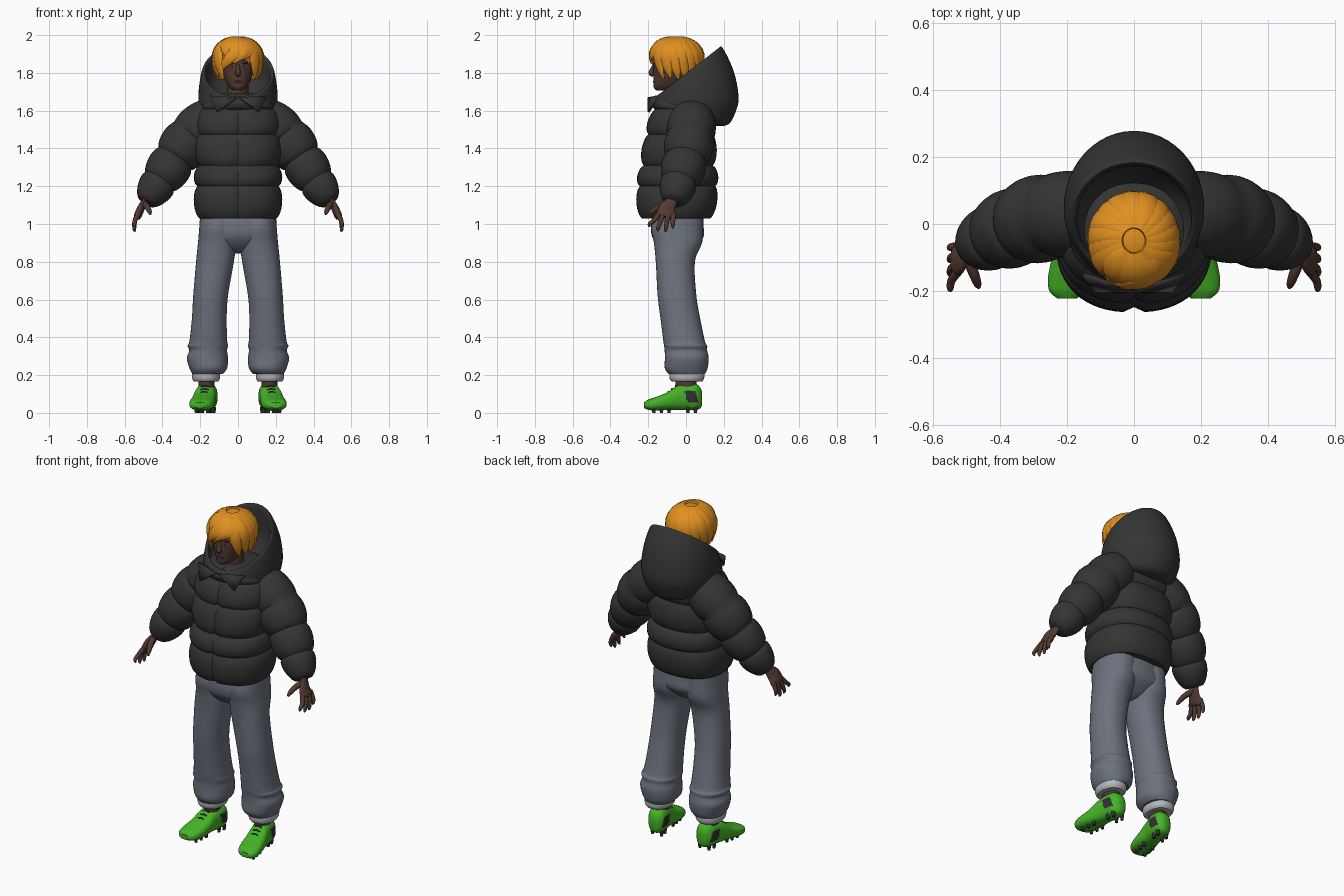
import bpy, bmesh, math, random
from mathutils import Vector

random.seed(4)
cube = bpy.data.objects.get("Cube")
if cube:
    bpy.data.objects.remove(cube, do_unlink=True)


def material(name, r, g, b):
    m = bpy.data.materials.new(name)
    m.use_nodes = True
    m.diffuse_color = (r, g, b, 1)
    node = next(n for n in m.node_tree.nodes if n.type == "BSDF_PRINCIPLED")
    node.inputs["Base Color"].default_value = (r, g, b, 1)
    return m


JACKET = material("charcoal fabric", .035, .035, .035)
PANTS = material("slate grey fabric", .15, .17, .205)
CUFF = material("pale grey fabric", .45, .47, .5)
SKIN = material("deep brown skin", .085, .042, .03)
LIPS = material("dark lips", .075, .03, .025)
HAIR = material("amber hair", .75, .28, .015)
SHOE = material("bright green", .06, .45, .02)
TRIM = material("dark trim", .03, .03, .035)
WHITE = material("eye white", .4, .38, .36)


def finish(name, bm, mat, paint=None):
    """Turn a bmesh into a smooth-shaded object; paint = (material, rule)."""
    bmesh.ops.recalc_face_normals(bm, faces=bm.faces[:])
    me = bpy.data.meshes.new(name)
    bm.to_mesh(me)
    bm.free()
    me.materials.append(mat)
    if paint:
        me.materials.append(paint[0])
        for f in me.polygons:
            f.material_index = int(paint[1](f.center))
    ob = bpy.data.objects.new(name, me)
    bpy.context.collection.objects.link(ob)
    bpy.ops.object.select_all(action="DESELECT")
    ob.select_set(True)
    bpy.context.view_layer.objects.active = ob
    bpy.ops.object.shade_smooth_by_angle(angle=math.radians(45))
    return ob


def sides(name, mirror):
    return (("left_" + name, 1), ("right_" + name, -1)) if mirror else ((name, 1),)


def loft(name, rings, mat, mirror=False, paint=None):
    """Skin closed rings of points, capped at both ends."""
    for label, s in sides(name, mirror):
        bm = bmesh.new()
        loops = [[bm.verts.new((p[0] * s, p[1], p[2])) for p in r] for r in rings]
        n = len(loops[0])
        for a, b in zip(loops, loops[1:]):
            for i in range(n):
                j = (i + 1) % n
                bm.faces.new((a[i], a[j], b[j], b[i]))
        bm.faces.new(loops[0])
        bm.faces.new(loops[-1])
        finish(label, bm, mat, paint)


def ball(name, loc, radii, mat, mirror=False):
    for label, s in sides(name, mirror):
        bm = bmesh.new()
        bmesh.ops.create_uvsphere(bm, u_segments=24, v_segments=14, radius=1)
        for v in bm.verts:
            v.co = [c * r + o for c, r, o in zip(v.co, radii, (loc[0] * s, *loc[1:]))]
        finish(label, bm, mat)


def spline(rows, n=5):
    """Catmull-Rom interpolation of equally long rows of numbers."""
    ext = [rows[0], *rows, rows[-1]]
    out = []
    for a, b, c, d in zip(ext, ext[1:], ext[2:], ext[3:]):
        for k in range(n):
            t = k / n
            out.append([q + .5 * t * (r - p + t * (2*p - 5*q + 4*r - s + t * (3*(q - r) + s - p)))
                        for p, q, r, s in zip(a, b, c, d)])
    return out + [list(rows[-1])]


def puff(rows, grow, n=10):
    """Join crease rows with quilted bulges."""
    out = []
    for a, b in zip(rows, rows[1:]):
        for k in range(n):
            t = k / n
            bulge = math.sin(math.pi * t) ** .6
            out.append([p + (q - p) * t + g * bulge for p, q, g in zip(a, b, grow)])
    return out + [list(rows[-1])]


def signed_pow(v, p):
    return math.copysign(abs(v) ** p, v)


def circle(n, p=1):
    return [(signed_pow(math.cos(a), p), signed_pow(math.sin(a), p))
            for a in (math.tau * i / n for i in range(n))]


def flat_ring(z, cx, hw, yf, yb, p=.9, n=40):
    return [(cx + hw * c, (yf + yb) / 2 + (yb - yf) / 2 * s, z) for c, s in circle(n, p)]


def tube_rings(rows, hint=None, flat=1, n=12):
    """Rings across a path of (x, y, z, radius); flat squeezes along the hint."""
    pts = [Vector(r[:3]) for r in rows]
    rings = []
    for i, c in enumerate(pts):
        t = (pts[min(i + 1, len(pts) - 1)] - pts[max(i - 1, 0)]).normalized()
        u = Vector(hint) if hint else c - SKULL
        u = (u - t * u.dot(t)).normalized()
        v = t.cross(u)
        rings.append([c + rows[i][3] * (u * flat * a + v * b) for a, b in circle(n)])
    return rings


# Quilted jacket body with a zip groove down the front
body = puff([(1.03, .205, -.235, .13), (1.2, .215, -.245, .155), (1.31, .205, -.225, .142),
             (1.475, .21, -.2, .14), (1.61, .19, -.16, .125), (1.69, .11, -.13, .1)],
            (0, .024, -.024, .022))
rings = []
for z, hw, yf, yb in body:
    ring = flat_ring(z, 0, hw, yf, yb, .85, 64)
    rings.append([(x, y + .016 * max(0, 1 - abs(x) / .012) * (y < 0), h) for x, y, h in ring])
loft("jacket_body", rings, JACKET)

# Quilted sleeves
sleeve = puff([(.12, .035, 1.58, .1), (.25, .025, 1.465, .117), (.335, 0, 1.345, .105),
               (.415, -.035, 1.225, .09), (.488, -.07, 1.118, .05)], (0, 0, 0, .02))
loft("sleeve", tube_rings(sleeve, (0, 1, 0), n=32), JACKET, True)

# Raised hood: rows are front y, front z, back y, back z, half width
hood = [(-.12, 1.59, .12, 1.52, .14), (-.17, 1.61, .22, 1.525, .185),
        (-.185, 1.635, .265, 1.6, .205), (-.182, 1.65, .278, 1.68, .21),
        (-.172, 1.665, .252, 1.81, .205), (-.16, 1.675, .195, 1.93, .19),
        (-.15, 1.67, .175, 1.915, .172), (-.13, 1.64, .17, 1.76, .165),
        (-.08, 1.62, .1, 1.64, .1)]
loft("hood", [[(hw * c, (yf + yb) / 2 + (yb - yf) / 2 * s, (zf + zb) / 2 + (zb - zf) / 2 * s)
               for c, s in circle(48)] for yf, zf, yb, zb, hw in spline(hood)], JACKET)

# Pointed collar flaps
for label, s in sides("collar_flap", True):
    bm = bmesh.new()
    bm.faces.new([bm.verts.new((x * s, y, z)) for x, y, z in
                  ((.005, -.192, 1.665), (.15, -.145, 1.675), (.11, -.192, 1.59))])
    flap = finish(label, bm, JACKET)
    flap.modifiers.new("thickness", "SOLIDIFY").thickness = .014

# Trousers: rows are z, centre x, half width, front y, back y
pelvis = [(1.08, 0, .19, -.17, .09), (1, 0, .2, -.185, .092), (.93, 0, .2, -.178, .092),
          (.87, 0, .11, -.13, .04), (.845, 0, .03, -.07, 0)]
loft("trouser_seat", [flat_ring(*r) for r in spline(pelvis)], PANTS)
leg = [(1.06, .1, .1, -.17, .09), (.98, .105, .1, -.185, .09), (.9, .11, .102, -.17, .085),
       (.8, .122, .1, -.16, .047), (.62, .145, .092, -.15, .055), (.5, .152, .092, -.135, .075),
       (.38, .157, .1, -.12, .1), (.355, .16, .107, -.116, .112), (.33, .158, .1, -.113, .112),
       (.29, .162, .109, -.112, .12), (.235, .157, .099, -.112, .114), (.205, .162, .08, -.09, .1)]
loft("trouser_leg", [flat_ring(*r) for r in spline(leg)], PANTS, True)
cuff = [(.225, .168, .066, -.08, .09), (.205, .169, .074, -.088, .097),
        (.18, .169, .073, -.086, .095), (.165, .169, .064, -.076, .085)]
loft("trouser_cuff", [flat_ring(*r) for r in spline(cuff)], CUFF, True)
loft("ankle", [flat_ring(z, .166, .042, -.055, .055, 1) for z in (.2, .13)], SKIN, True)

# Studded shoes: rows are y, centre x, half width, bottom z, top z
shoe = [(.085, .158, .02, .04, .11), (.075, .159, .036, .024, .135), (.05, .161, .052, .015, .155),
        (0, .166, .056, .015, .158), (-.05, .175, .058, .015, .142), (-.1, .182, .063, .015, .108),
        (-.16, .192, .065, .013, .084), (-.2, .198, .055, .016, .07), (-.222, .2, .03, .026, .056)]
rings = [[(cx + hw * c, y, (a + b) / 2 + (b - a) / 2 * s) for c, s in circle(36, .8)]
         for y, cx, hw, a, b in spline(shoe, 6)]


def shoe_trim(c):
    return 0 < c.y + .3 * (c.z - .09) < .055 and .06 < c.z < .115 and abs(abs(c.x) - .165) > .03


loft("shoe", rings, SHOE, True, (TRIM, shoe_trim))
for i, y in enumerate((.05, .01, -.09, -.13, -.17)):
    for dx in (-.03, .03):
        x = .165 - .15 * y + dx
        loft(f"stud_{i}_{'inner' if dx < 0 else 'outer'}",
             tube_rings([(x, y, .03, .012), (x, y, 0, .008)], (0, 1, 0)), TRIM, True)
for i, y in enumerate((-.055, -.075, -.095)):
    x = .165 - .15 * y
    z = .137 + .75 * (y + .055)
    loft(f"lace_{i}", tube_rings([(x - .022, y, z, .004), (x, y, z + .006, .004),
                                  (x + .022, y, z, .004)], (0, 0, 1)), TRIM, True)

# Hands hang with the palm turned to the body
palm = [(.485, -.065, 1.15, .028), (.495, -.075, 1.12, .03), (.515, -.1, 1.08, .046),
        (.528, -.106, 1.05, .05), (.534, -.11, 1.035, .04)]
loft("palm", tube_rings(spline(palm), (1, 0, 0), .42, 20), SKIN, True)
fingers = {"index": (-.143, -.193, .985), "middle": (-.118, -.148, .963),
           "ring": (-.093, -.107, .96), "little": (-.068, -.07, .978)}
for label, (y0, y1, z1) in fingers.items():
    path = [(.527, y0, 1.055, .014), (.545, (y0 + y1) / 2, 1.02, .0125),
            (.549, y1, z1 + .015, .01), (.544, y1, z1, .004)]
    loft(label + "_finger", tube_rings(spline(path), (1, 0, 0)), SKIN, True)
thumb = [(.5, -.09, 1.11, .018), (.48, -.145, 1.09, .016), (.468, -.178, 1.065, .012),
         (.464, -.19, 1.05, .005)]
loft("thumb", tube_rings(spline(thumb), (1, 0, 0)), SKIN, True)

# Head, neck and face
head = [(1.708, 0, .025, -.16, -.08), (1.725, 0, .045, -.172, -.04), (1.76, 0, .066, -.172, 0),
        (1.8, 0, .08, -.174, .03), (1.85, 0, .088, -.172, .045), (1.9, 0, .088, -.166, .05),
        (1.95, 0, .07, -.14, .03), (1.975, 0, .03, -.09, -.02)]
loft("head", [flat_ring(*r) for r in spline(head)], SKIN)
loft("neck", [flat_ring(z, 0, .055, -.1, .02, 1) for z in (1.58, 1.77)], SKIN)
nose = [(0, -.168, 1.845, .008), (0, -.178, 1.82, .011), (0, -.183, 1.8, .015), (0, -.172, 1.786, .01)]
loft("nose", tube_rings(spline(nose), (0, 1, 0)), SKIN)
ball("eye", (.034, -.162, 1.833), (.014, .006, .006), WHITE, True)
ball("iris", (.034, -.166, 1.833), (.006, .004, .006), TRIM, True)
ball("brow", (.035, -.164, 1.853), (.02, .006, .005), TRIM, True)
ball("ear", (.09, -.05, 1.82), (.012, .022, .032), SKIN, True)
ball("mouth", (0, -.169, 1.753), (.023, .006, .007), LIPS)

# Hair: a cap covered by swept tapering locks
SKULL = Vector((0, -.05, 1.88))
ball("hair_cap", (0, -.043, 1.88), (.12, .128, .108), HAIR)


def lock(name, az0, el0, az1, el1, w):
    rows = []
    for k in range(11):
        t = k / 10
        az = math.radians(az0 + (az1 - az0) * t)
        el = math.radians(el0 + (el1 - el0) * t)
        up = math.sin(el)
        wide = (math.cos(el) if up > 0 else 1 - .2 * up * up) * (1 + .05 * t)
        rows.append((.122 * wide * math.cos(az), SKULL.y + .132 * wide * math.sin(az),
                     SKULL.z + .11 * up * (1 if up > 0 else 1.2),
                     w * math.sin(math.pi * (.15 + .8 * t))))
    loft(name, tube_rings(rows, None, .42), HAIR)


for i in range(18):
    az = 20 * i + 25
    front = math.sin(math.radians(az)) < -.72
    lock(f"hair_lock_{i}", az - 25, 74, az, (0 if front else -58) + random.uniform(-6, 6),
         random.uniform(.034, .04))
for i, (az, el) in enumerate(((-58, -12), (-78, -3), (-100, -12), (-122, -8), (-142, -32))):
    lock(f"fringe_lock_{i}", -15 - 8 * i, 62, az, el, .036)
